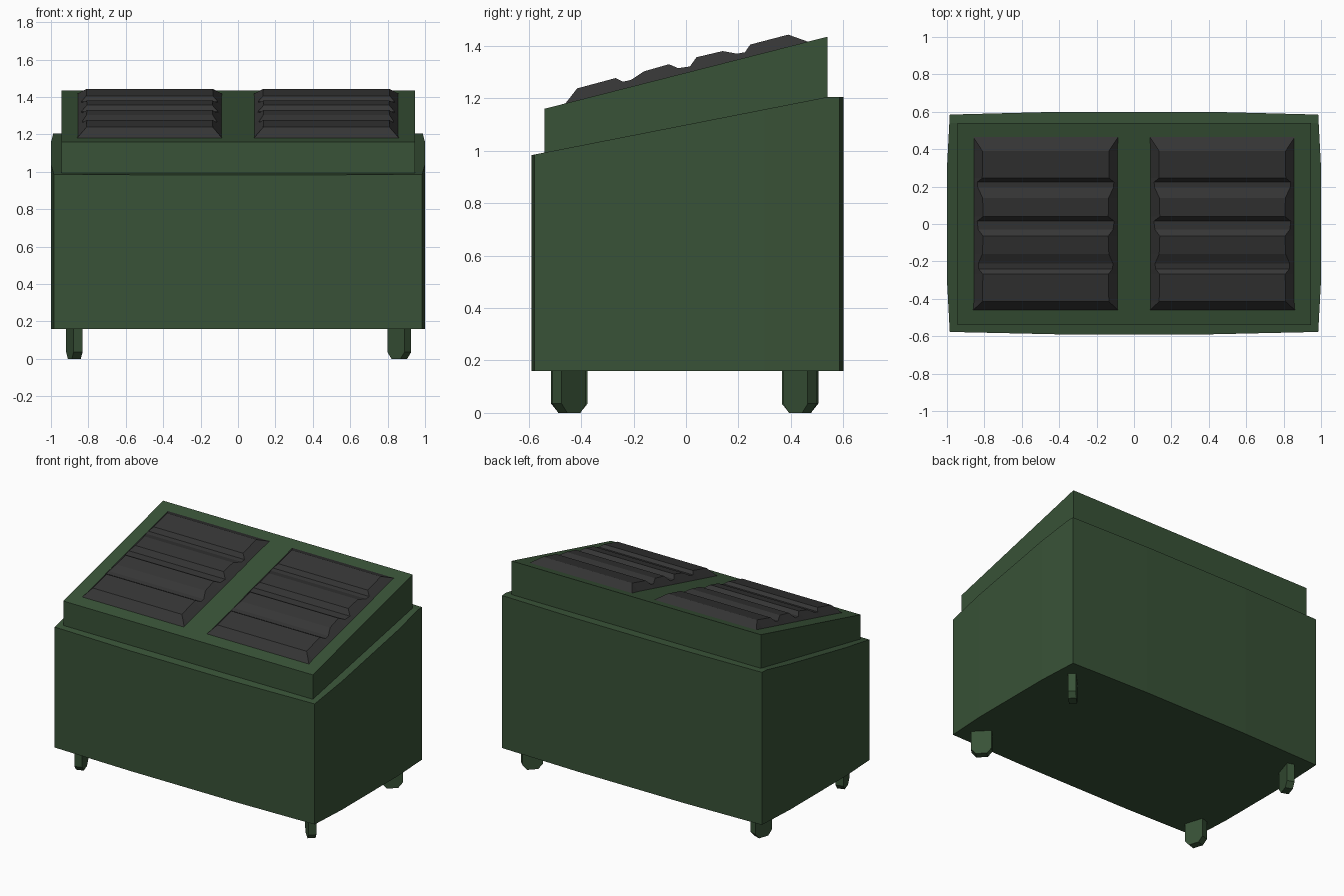
import bpy, bmesh
from math import radians
from mathutils import Matrix, Vector

cube = bpy.data.objects.get("Cube")
if cube:
    bpy.data.objects.remove(cube, do_unlink=True)


def material(name, rgb):
    mat = bpy.data.materials.new(name)
    mat.use_nodes = True
    color = (*rgb, 1)
    mat.diffuse_color = color
    mat.node_tree.nodes["Principled BSDF"].inputs["Base Color"].default_value = color
    return mat


green = material("dark green paint", (0.040, 0.084, 0.038))
charcoal = material("charcoal plastic", (0.036, 0.036, 0.036))


def finish(name, bm, mat):
    bmesh.ops.recalc_face_normals(bm, faces=bm.faces)
    mesh = bpy.data.meshes.new(name)
    bm.to_mesh(mesh)
    bm.free()
    mesh.materials.append(mat)
    obj = bpy.data.objects.new(name, mesh)
    bpy.context.collection.objects.link(obj)
    return obj


def extrude(points, offset):
    """Closed prism from a flat outline."""
    bm = bmesh.new()
    face = bm.faces.new([bm.verts.new(p) for p in points])
    grown = bmesh.ops.extrude_face_region(bm, geom=[face], use_keep_orig=True)
    moved = [v for v in grown["geom"] if isinstance(v, bmesh.types.BMVert)]
    bmesh.ops.translate(bm, verts=moved, vec=offset)
    return bm


# Bin body: slightly bulging plan, cut by a sloping rim
half = [(0.4, -0.59), (0.985, -0.577), (1.0, -0.3), (1.0, 0.3), (0.985, 0.585), (0.4, 0.6)]
outline = half + [(-x, y) for x, y in reversed(half)]
bm = extrude([(x, y, 0.16) for x, y in outline], (0, 0, 1.045))
bmesh.ops.bisect_plane(bm, geom=bm.verts[:] + bm.edges[:] + bm.faces[:],
                       plane_co=(0, 0.54, 1.205), plane_no=Vector((0, -0.22, 1.12)).normalized(),
                       clear_outer=True)
bmesh.ops.holes_fill(bm, edges=[e for e in bm.edges if e.is_boundary])
finish("bin_body", bm, green)

# Wedge lid sitting inside the rim
wedge = [(-0.54, 0.95), (0.54, 1.15), (0.54, 1.435), (-0.54, 1.16)]
finish("sloped_lid", extrude([(-0.945, y, z) for y, z in wedge], (1.89, 0, 0)), green)

# Louvred panels: profile of (y, height above lid), ends chamfered by height
profile = [(-0.46, 0), (-0.415, 0.046), (-0.268, 0.048), (-0.24, 0.027), (-0.21, 0.026),
           (-0.16, 0.046), (-0.065, 0.049), (-0.03, 0.025), (0.015, 0.02), (0.04, 0.049),
           (0.14, 0.047), (0.195, 0.023), (0.225, 0.021), (0.245, 0.045), (0.39, 0.046),
           (0.465, 0)]


def lid_height(y):
    return 1.16 + (y + 0.54) * 0.2546


for side, label in ((1, "left"), (-1, "right")):
    bm = bmesh.new()
    rows = []
    for y, h in profile:
        inset = h * 1.08
        base = lid_height(y) - 0.004
        section = [(0.085, base), (0.085 + inset, base + h + 0.004),
                   (0.86 - inset, base + h + 0.004), (0.86, base)]
        rows.append([bm.verts.new((side * x, y, z)) for x, z in section])
    for a, b in zip(rows, rows[1:]):
        for i in range(4):
            j = (i + 1) % 4
            bm.faces.new((a[i], a[j], b[j], b[i]))
    bm.faces.new(rows[0])
    bm.faces.new(rows[-1])
    finish(label + "_louvre_panel", bm, charcoal)

# Feet: thin plates with clipped lower corners, turned about the vertical
foot = [(-0.065, 0.2), (-0.065, 0.035), (-0.035, 0), (0.035, 0), (0.065, 0.035), (0.065, 0.2)]
for name, x, y, angle in (("front_left_foot", 0.8625, -0.445, -46),
                          ("back_left_foot", 0.8625, 0.435, 46),
                          ("front_right_foot", -0.875, -0.445, -72),
                          ("back_right_foot", -0.875, 0.435, 72)):
    bm = extrude([(u, -0.025, z) for u, z in foot], (0, 0.05, 0))
    bm.transform(Matrix.Translation((x, y, 0)) @ Matrix.Rotation(radians(angle), 4, "Z"))
    finish(name, bm, green)
